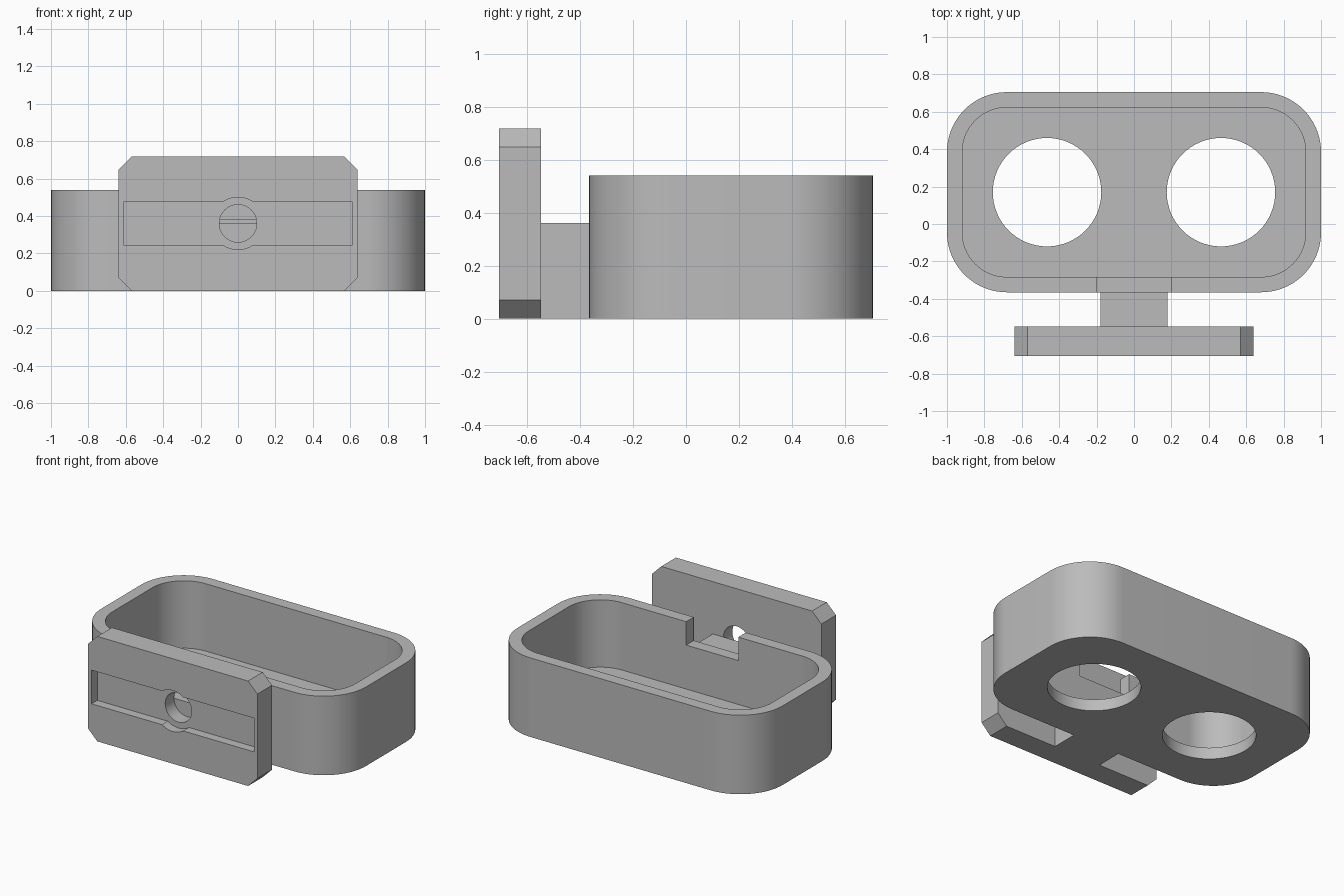
import bpy
import bmesh
import math
from mathutils import Vector

cube = bpy.data.objects.get("Cube")
if cube:
    bpy.data.objects.remove(cube, do_unlink=True)

grey = bpy.data.materials.new("plain_grey")
grey.use_nodes = True
grey.diffuse_color = (0.5, 0.5, 0.5, 1)
grey.node_tree.nodes["Principled BSDF"].inputs["Base Color"].default_value = (0.5, 0.5, 0.5, 1)


def prism(name, outline, start, end, axis="z"):
    """Extrude a 2D outline along z (outline in xy) or along y (outline in xz)."""
    bm = bmesh.new()
    place = (lambda u, v: (u, v, start)) if axis == "z" else (lambda u, v: (u, start, v))
    face = bm.faces.new([bm.verts.new(place(u, v)) for u, v in outline])
    shift = Vector((0, 0, end - start)) if axis == "z" else Vector((0, end - start, 0))
    grown = bmesh.ops.extrude_face_region(bm, geom=[face])
    bmesh.ops.translate(bm, vec=shift, verts=[g for g in grown["geom"] if isinstance(g, bmesh.types.BMVert)])
    bmesh.ops.recalc_face_normals(bm, faces=bm.faces)
    mesh = bpy.data.meshes.new(name)
    bm.to_mesh(mesh)
    bm.free()
    mesh.materials.append(grey)
    obj = bpy.data.objects.new(name, mesh)
    bpy.context.collection.objects.link(obj)
    return obj


def rounded(x, v0, v1, radius, steps):
    """Rectangle from -x to x and v0 to v1; one step per corner gives chamfers."""
    corners = [(x, v1), (-x, v1), (-x, v0), (x, v0)]
    points = []
    for i, (u, v) in enumerate(corners):
        cu = u - math.copysign(radius, u)
        cv = v - radius if v == v1 else v + radius
        for s in range(steps + 1):
            a = math.pi / 2 * (i + s / steps)
            points.append((cu + radius * math.cos(a), cv + radius * math.sin(a)))
    return points


def box(x, v0, v1):
    return [(-x, v0), (x, v0), (x, v1), (-x, v1)]


def circle(u, v, r, n=64):
    return [(u + r * math.cos(2 * math.pi * i / n), v + r * math.sin(2 * math.pi * i / n)) for i in range(n)]


def cut(obj, cutters):
    bpy.context.view_layer.objects.active = obj
    for cutter in cutters:
        mod = obj.modifiers.new("cut", "BOOLEAN")
        mod.operation = "DIFFERENCE"
        mod.solver = "EXACT"
        mod.object = cutter
        bpy.ops.object.modifier_apply(modifier=mod.name)
        bpy.data.objects.remove(cutter, do_unlink=True)


def smooth(obj):
    bpy.ops.object.select_all(action="DESELECT")
    obj.select_set(True)
    bpy.context.view_layer.objects.active = obj
    bpy.ops.object.shade_smooth_by_angle(angle=math.radians(30))


# Open tray with rounded corners, two floor holes and a notch in the front wall
tray = prism("tray", rounded(1, -0.365, 0.705, 0.32, 20), 0, 0.54)
cut(tray, [
    prism("cavity", rounded(0.918, -0.283, 0.623, 0.238, 20), 0.08, 0.7),
    prism("left_hole", circle(0.465, 0.17, 0.29), -0.1, 0.2),
    prism("right_hole", circle(-0.465, 0.17, 0.29), -0.1, 0.2),
    prism("notch", box(0.197, -0.5, -0.2), 0.38, 0.7),
])
smooth(tray)

# Chamfered mounting plate with a slot, a round recess and a screw hole
plate = prism("mounting_plate", rounded(0.64, 0, 0.717, 0.07, 1), -0.705, -0.547, "y")
cut(plate, [
    prism("slot", box(0.613, 0.245, 0.475), -0.8, -0.643, "y"),
    prism("round_recess", circle(0, 0.36, 0.14), -0.8, -0.643, "y"),
    prism("screw_hole", circle(0, 0.36, 0.1), -0.8, -0.4, "y"),
])
smooth(plate)

# Neck joining the plate to the tray
prism("neck", box(0.18, -0.547, -0.365), 0, 0.36)
